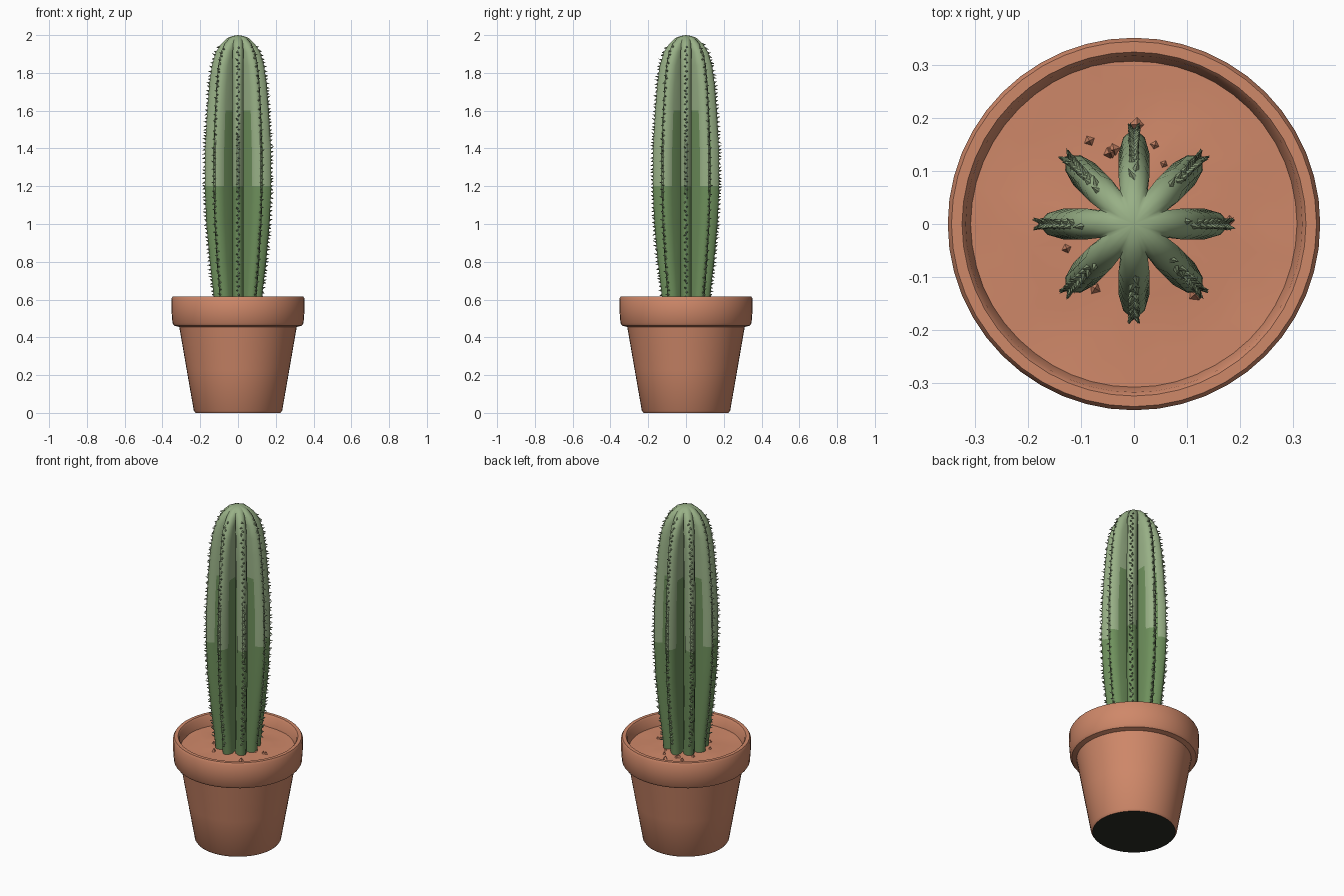
import bpy, bmesh, math, random
from mathutils import Vector, Matrix

if "Cube" in bpy.data.objects:
    bpy.data.objects.remove(bpy.data.objects["Cube"])

random.seed(4)


def srgb(r, g, b):
    f = lambda c: ((c / 255 + 0.055) / 1.055) ** 2.4 if c > 10 else c / 3300
    return (f(r), f(g), f(b), 1)


def material(name, rgb):
    m = bpy.data.materials.new(name)
    m.diffuse_color = srgb(*rgb)
    m.use_nodes = True
    m.node_tree.nodes["Principled BSDF"].inputs["Base Color"].default_value = m.diffuse_color
    return m


terracotta = material("terracotta", (207, 136, 105))
dark_base = material("dark underside", (42, 45, 38))
green = material("cactus green", (110, 144, 92))
light_green = material("light cactus green", (152, 176, 134))
spine_green = material("grey green spines", (132, 150, 116))


def finish(bm, name, mats, smooth=None):
    bmesh.ops.recalc_face_normals(bm, faces=bm.faces)
    me = bpy.data.meshes.new(name)
    bm.to_mesh(me)
    bm.free()
    ob = bpy.data.objects.new(name, me)
    bpy.context.collection.objects.link(ob)
    for m in mats:
        me.materials.append(m)
    if smooth:
        bpy.ops.object.select_all(action='DESELECT')
        ob.select_set(True)
        bpy.context.view_layer.objects.active = ob
        bpy.ops.object.shade_smooth_by_angle(angle=math.radians(smooth))
    return ob


def skin(bm, rings):
    """Join equal rings of vertices with quads."""
    n = len(rings[0])
    for a, b in zip(rings, rings[1:]):
        for i in range(n):
            j = (i + 1) % n
            bm.faces.new((a[i], a[j], b[j], b[i]))


def lathe(bm, profile, n, jitter=0):
    rings = []
    for r, z in profile:
        rings.append([bm.verts.new((r * math.cos(2 * math.pi * i / n),
                                    r * math.sin(2 * math.pi * i / n),
                                    z + random.uniform(-jitter, jitter)))
                      for i in range(n)])
    skin(bm, rings)
    return rings


# Pot: tapered body, thick rim and inner wall, dark underside
bm = bmesh.new()
rings = lathe(bm, [(0.225, 0.0), (0.234, 0.012), (0.272, 0.23), (0.311, 0.455),
                   (0.338, 0.462), (0.347, 0.475), (0.352, 0.54), (0.352, 0.605),
                   (0.345, 0.617), (0.325, 0.617), (0.318, 0.608), (0.306, 0.54)], 48)
bm.faces.new(rings[0]).material_index = 1
finish(bm, "pot", [terracotta, dark_base], 35)

# Soil: slightly uneven disc of the same clay colour
bm = bmesh.new()
rings = lathe(bm, [(0.312, 0.553), (0.26, 0.551), (0.20, 0.552), (0.14, 0.556),
                   (0.07, 0.558)], 28, 0.004)
bm.faces.new(rings[-1])
finish(bm, "soil", [terracotta], 30)

# Crumbs around the foot of the cactus
bm = bmesh.new()
for k in range(14):
    a, r = random.uniform(0, 6.28), random.uniform(0.12, 0.19)
    bmesh.ops.create_cone(bm, segments=4, radius1=0.014, radius2=0.0, depth=0.022,
                          matrix=Matrix.Translation((r * math.cos(a), r * math.sin(a), 0.560))
                          @ Matrix.Rotation(a, 4, 'Z'))
finish(bm, "soil_crumbs", [terracotta])

# Cactus body: eight narrow ribs; rib tip radius against height
RIBS = 8
HEIGHTS = [(0.54, 0.122), (0.64, 0.130), (0.80, 0.149), (1.00, 0.167), (1.20, 0.176),
           (1.40, 0.174), (1.60, 0.163), (1.74, 0.152), (1.84, 0.138), (1.91, 0.117),
           (1.955, 0.088), (1.985, 0.056), (1.995, 0.030)]


def tip_radius(z):
    for (z0, r0), (z1, r1) in zip(HEIGHTS, HEIGHTS[1:]):
        if z <= z1:
            return r0 + (r1 - r0) * (z - z0) / (z1 - z0)
    return HEIGHTS[-1][1]


def cross_section(r):
    """Star outline as (distance along rib, sideways offset) for one rib."""
    w = min(0.029, r * 0.28)
    valley = min(0.068, r * 0.90)
    v = math.pi / RIBS
    return [(valley * math.cos(v), -valley * math.sin(v)),
            (max(r * 0.76, valley), -w), (r * 0.93, -w * 0.70),
            (r, -w * 0.22), (r, w * 0.22),
            (r * 0.93, w * 0.70), (max(r * 0.76, valley), w)]


bm = bmesh.new()
rings = []
for z, r in HEIGHTS:
    ring = []
    for k in range(RIBS):
        rot = Matrix.Rotation(2 * math.pi * k / RIBS, 3, 'Z')
        ring += [bm.verts.new(rot @ Vector((x, y, z))) for x, y in cross_section(r)]
    rings.append(ring)
skin(bm, rings)
bm.faces.new(rings[0])
top = bm.verts.new((0, 0, 2.0))
for i, v in enumerate(rings[-1]):
    bm.faces.new((v, rings[-1][(i + 1) % len(rings[-1])], top))
# paler towards the top and on the shoulders of the ribs
for f in bm.faces:
    c = f.calc_center_median()
    if c.z > 1.6 or (c.z > 1.0 and c.xy.length > 0.13 and c.z > 1.2):
        f.material_index = 1
finish(bm, "cactus_body", [green, light_green], 40)

# Spines: short thorns in clusters along every rib crest
bm = bmesh.new()
for k in range(RIBS):
    rot = Matrix.Rotation(2 * math.pi * k / RIBS, 4, 'Z')
    z = 0.60 + random.uniform(0, 0.03)
    while z < 1.94:
        for side in (-1, 1):
            r = tip_radius(z)
            lean = Vector((1, side * random.uniform(0.1, 0.7), random.uniform(-0.5, 0.6)))
            aim = lean.to_track_quat('Z', 'Y').to_matrix().to_4x4()
            size = random.uniform(0.018, 0.032)
            bmesh.ops.create_cone(
                bm, segments=4, cap_ends=True, radius1=0.009, radius2=0.0, depth=size,
                matrix=rot @ Matrix.Translation((r + 0.003, side * 0.005, z)) @ aim)
            z += random.uniform(0.014, 0.026)
finish(bm, "cactus_spines", [spine_green])
